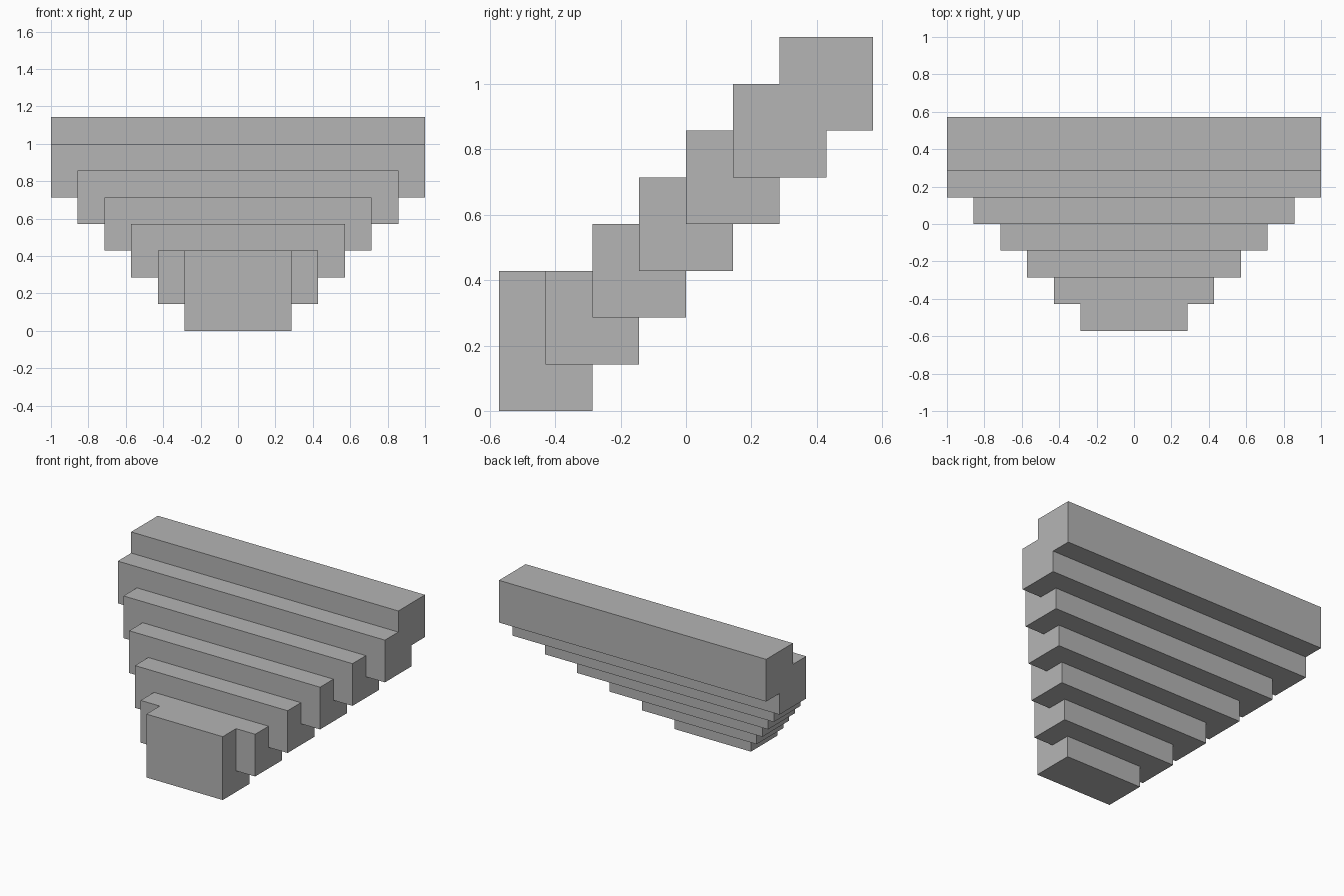
import bpy
import bmesh

cube = bpy.data.objects.get("Cube")
if cube:
    bpy.data.objects.remove(cube, do_unlink=True)

U = 1 / 7  # one module: each step rises, recedes and widens by this much

grey = bpy.data.materials.new("plain_grey")
grey.use_nodes = True
colour = (0.46, 0.46, 0.46, 1)
grey.diffuse_color = colour
grey.node_tree.nodes["Principled BSDF"].inputs["Base Color"].default_value = colour


def extrude_profile(name, half_width, profile):
    """Side profile of (y, z) modules, extruded across x about the centre."""
    bm = bmesh.new()
    face = bm.faces.new([bm.verts.new((-half_width * U, y * U, z * U)) for y, z in profile])
    side = bmesh.ops.extrude_face_region(bm, geom=[face])
    verts = [g for g in side["geom"] if isinstance(g, bmesh.types.BMVert)]
    bmesh.ops.translate(bm, verts=verts, vec=(2 * half_width * U, 0, 0))
    bmesh.ops.recalc_face_normals(bm, faces=bm.faces)
    mesh = bpy.data.meshes.new(name)
    bm.to_mesh(mesh)
    bm.free()
    mesh.materials.append(grey)
    obj = bpy.data.objects.new(name, mesh)
    bpy.context.collection.objects.link(obj)
    return obj


# Foot block, notched so that its top sits flush with the first step
extrude_profile("foot_block", 2, [(-4, 0), (-2, 0), (-2, 1), (-3, 1), (-3, 3), (-4, 3)])

# Middle steps, each wider, higher and further back
for i in range(1, 5):
    y, z = i - 4, i
    extrude_profile(f"step_{i}", i + 2, [(y, z), (y + 2, z), (y + 2, z + 2), (y, z + 2)])

# Top beam: two full-width steps in one piece
extrude_profile("top_beam", 7, [(1, 5), (3, 5), (3, 6), (4, 6),
                                (4, 8), (2, 8), (2, 7), (1, 7)])
